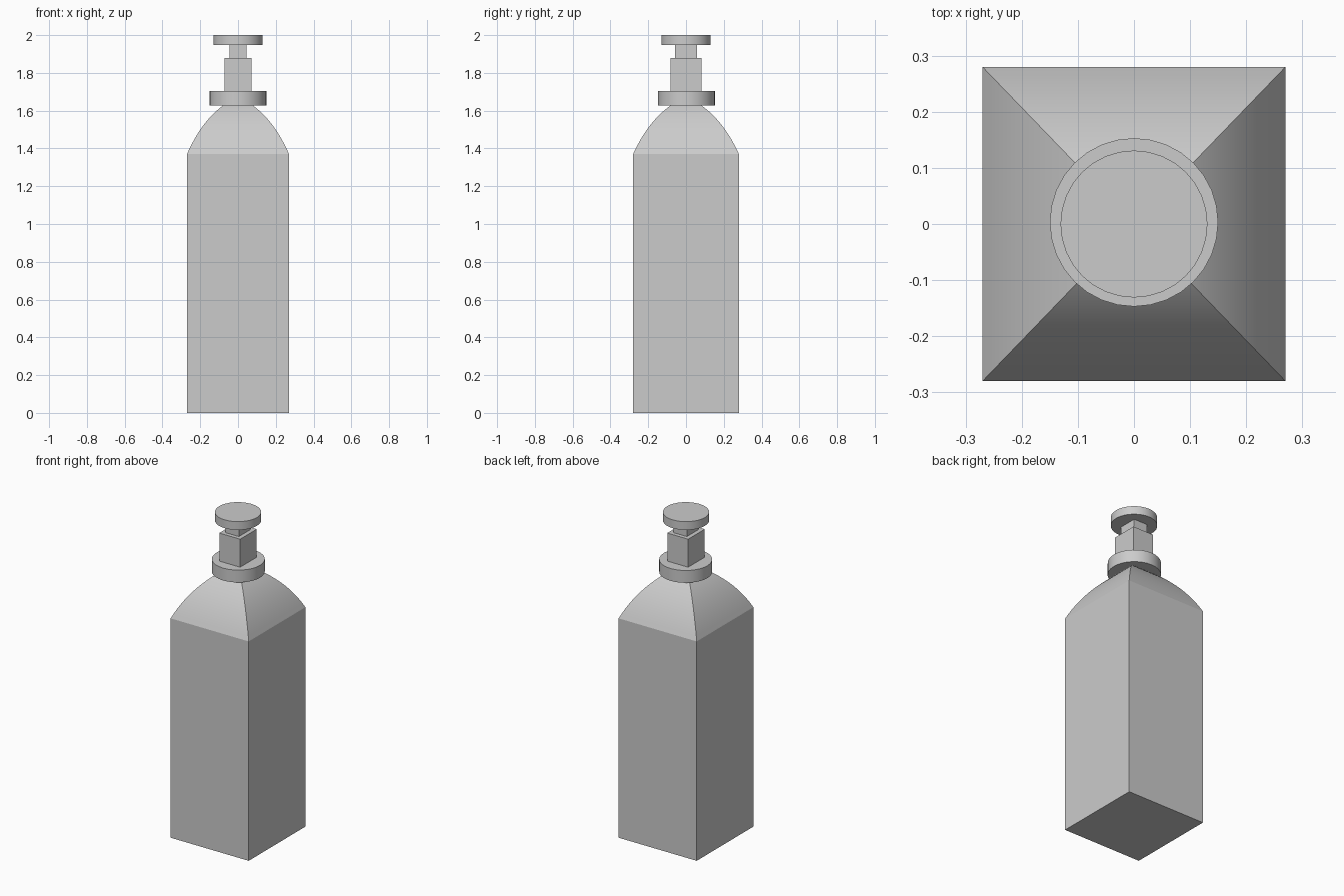
import bpy, bmesh, math

if "Cube" in bpy.data.objects:
    bpy.data.objects.remove(bpy.data.objects["Cube"])

grey = bpy.data.materials.new("light grey")
grey.diffuse_color = (0.6, 0.6, 0.6, 1)
grey.use_nodes = True
grey.node_tree.nodes["Principled BSDF"].inputs["Base Color"].default_value = grey.diffuse_color


def add_object(name, bm, smooth_angle=None):
    bmesh.ops.recalc_face_normals(bm, faces=bm.faces[:])
    mesh = bpy.data.meshes.new(name)
    bm.to_mesh(mesh)
    bm.free()
    mesh.materials.append(grey)
    obj = bpy.data.objects.new(name, mesh)
    bpy.context.collection.objects.link(obj)
    if smooth_angle:
        bpy.ops.object.select_all(action='DESELECT')
        obj.select_set(True)
        bpy.context.view_layer.objects.active = obj
        bpy.ops.object.shade_smooth_by_angle(angle=math.radians(smooth_angle))
    return obj


def rect_loft(name, sections, cy=0.0, smooth_angle=None):
    """Stack rectangles (half x, half y, z) into a closed solid."""
    bm = bmesh.new()
    rings = [[bm.verts.new((sx * hx, cy + sy * hy, z))
              for sx, sy in ((-1, -1), (1, -1), (1, 1), (-1, 1))]
             for hx, hy, z in sections]
    for a, b in zip(rings, rings[1:]):
        for i in range(4):
            j = (i + 1) % 4
            bm.faces.new((a[i], a[j], b[j], b[i]))
    bm.faces.new(rings[0][::-1])
    bm.faces.new(rings[-1])
    return add_object(name, bm, smooth_angle)


def disc(name, radius, z0, z1, cy=0.0):
    bm = bmesh.new()
    bmesh.ops.create_cone(bm, cap_ends=True, segments=32,
                          radius1=radius, radius2=radius, depth=z1 - z0)
    bmesh.ops.translate(bm, verts=bm.verts[:], vec=(0, cy, (z0 + z1) / 2))
    return add_object(name, bm, 30)


# Bottle: straight square body, then a bulging shoulder along a quadratic curve
p0, p1, p2 = (1.0, 1.37), (0.72, 1.545), (0.27, 1.632)
sections = [(0.27, 0.28, 0.0)]
steps = 12
for k in range(steps + 1):
    t = k / steps
    s, z = ((1 - t) ** 2 * a + 2 * t * (1 - t) * b + t * t * c
            for a, b, c in zip(p0, p1, p2))
    sections.append((0.27 * s, 0.28 * s, z))
rect_loft("bottle", sections, smooth_angle=20)

# Pump: round collar, square sleeve, thinner stem and round press cap
disc("collar", 0.15, 1.628, 1.705, 0.003)
rect_loft("pump_sleeve", [(0.072, 0.082, 1.70), (0.072, 0.082, 1.88)])
rect_loft("pump_stem", [(0.046, 0.057, 1.87), (0.046, 0.057, 1.955)])
disc("press_cap", 0.131, 1.948, 2.0)
